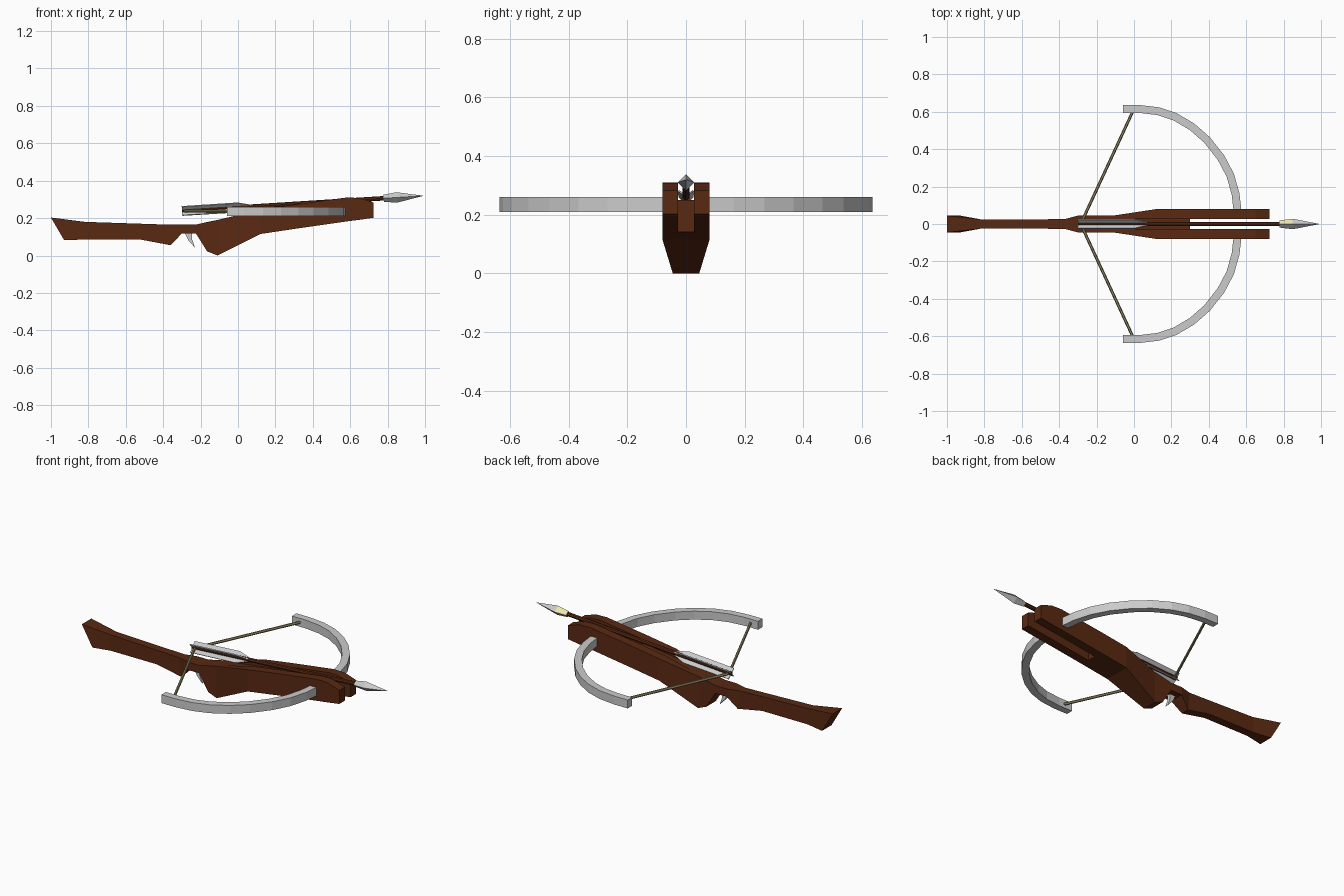
import bpy, bmesh, math
from mathutils import Vector, Matrix

if "Cube" in bpy.data.objects:
    bpy.data.objects.remove(bpy.data.objects["Cube"])


def material(name, rgb):
    m = bpy.data.materials.new(name)
    m.diffuse_color = (*rgb, 1)
    m.use_nodes = True
    m.node_tree.nodes["Principled BSDF"].inputs["Base Color"].default_value = m.diffuse_color
    return m


WOOD = material("wood", (0.10, 0.022, 0.006))
CORD = material("cord", (0.30, 0.26, 0.13))
PALE = material("pale", (0.85, 0.80, 0.42))


def loft(name, rings, mats=()):
    """Skin a list of equal-length rings and cap both ends."""
    bm = bmesh.new()
    vs = [[bm.verts.new(p) for p in r] for r in rings]
    n = len(rings[0])
    for a, b in zip(vs, vs[1:]):
        for i in range(n):
            j = (i + 1) % n
            bm.faces.new((a[i], a[j], b[j], b[i]))
    bm.faces.new(vs[0])
    bm.faces.new(vs[-1])
    bmesh.ops.recalc_face_normals(bm, faces=bm.faces)
    me = bpy.data.meshes.new(name)
    bm.to_mesh(me)
    bm.free()
    ob = bpy.data.objects.new(name, me)
    bpy.context.collection.objects.link(ob)
    for m in mats:
        me.materials.append(m)
    return ob


def section(xt, zt, xb, zb, w):
    return [(xt, -w, zt), (xt, w, zt), (xb, w, zb), (xb, -w, zb)]


def circle(x, r, n, turn=0.0):
    return [(x, r * math.cos(turn + 2 * math.pi * i / n),
             r * math.sin(turn + 2 * math.pi * i / n)) for i in range(n)]


# Stock: top x/z, bottom x/z, half width
stations = [
    (-1.0, .203, -.93, .083, .045), (-.82, .18, -.82, .085, .025),
    (-.52, .17, -.52, .085, .025), (-.37, .165, -.36, .055, .026),
    (-.30, .165, -.30, .118, .045), (-.225, .165, -.225, .118, .045),
    (-.17, .178, -.165, .022, .045), (-.11, .19, -.11, 0, .045),
    (.12, .245, .12, .115, .08), (.30, .272, .30, .142, .08),
    (.58, .31, .58, .182, .08), (.65, .308, .65, .191, .08),
    (.725, .283, .725, .202, .08)]
stock = loft("stock", [section(*s) for s in stations], [WOOD])

# Bolt groove running into an open slot between two prongs
cutter = loft("groove_cutter", [section(x, .5, x, z, .027) for x, z in
              ((-.11, .193), (.30, .25), (.301, -.1), (.80, -.1))])
cutter.hide_render = True
mod = stock.modifiers.new("groove", 'BOOLEAN')
mod.operation = 'DIFFERENCE'
mod.solver = 'EXACT'
mod.object = cutter
bpy.context.view_layer.objects.active = stock
bpy.ops.object.modifier_apply(modifier=mod.name)
bpy.data.objects.remove(cutter)

# Bow limbs and string halves, one per side
path = [Vector(p) for p in (
    (-.06, .615), (.03, .615), (.13, .603), (.22, .573), (.31, .52),
    (.39, .45), (.465, .355), (.515, .26), (.543, .16), (.557, .04))]
for side, s in (("left", 1), ("right", -1)):
    rings = []
    for i, p in enumerate(path):
        d = (path[min(i + 1, len(path) - 1)] - path[max(i - 1, 0)]).normalized()
        nrm = Vector((-d.y, d.x)) * .021
        a, b = p + nrm, p - nrm
        rings.append([(a.x, s * a.y, .21), (a.x, s * a.y, .26),
                      (b.x, s * b.y, .26), (b.x, s * b.y, .21)])
    loft("bow_limb_" + side, rings)
    a, b = Vector((-.005, s * .605, .235)), Vector((-.285, 0, .236))
    cord = loft("string_" + side, [circle(0, .008, 6), circle((b - a).length, .008, 6)], [CORD])
    cord.matrix_world = Matrix.Translation(a) @ (b - a).to_track_quat('X', 'Z').to_matrix().to_4x4()

# Trigger
trigger = [(-.29, .13), (-.245, .13), (-.246, .088), (-.23, .042), (-.265, .08)]
loft("trigger", [[(x, y, z) for x, z in trigger] for y in (-.01, .01)])

# Bolt, tilted slightly upward
tilt = Matrix.Translation((0, 0, .257)) @ Matrix.Rotation(-math.atan(.063), 4, 'Y')
shaft = loft("bolt_shaft", [circle(-.3, .012, 8), circle(.80, .012, 8)], [WOOD])
shaft.matrix_world = tilt

# Four-sided head with one pale facet
grey = material("steel", (0.8, 0.8, 0.8))
head = loft("bolt_head", [circle(.78, .019, 4), circle(.85, .028, 4),
                          circle(.99, .001, 4)], [grey, PALE])
head.data.polygons[0].material_index = 1
head.matrix_world = tilt

# Four fletching vanes in an X
vane = [(-.3, .008), (-.3, .034), (0, .035), (.07, .012), (.07, .008)]
for i in range(4):
    f = loft(f"fletching_{i + 1}", [[(x, y, z) for x, z in vane] for y in (-.003, .003)])
    f.matrix_world = tilt @ Matrix.Rotation(math.radians(45 + 90 * i), 4, 'X')
